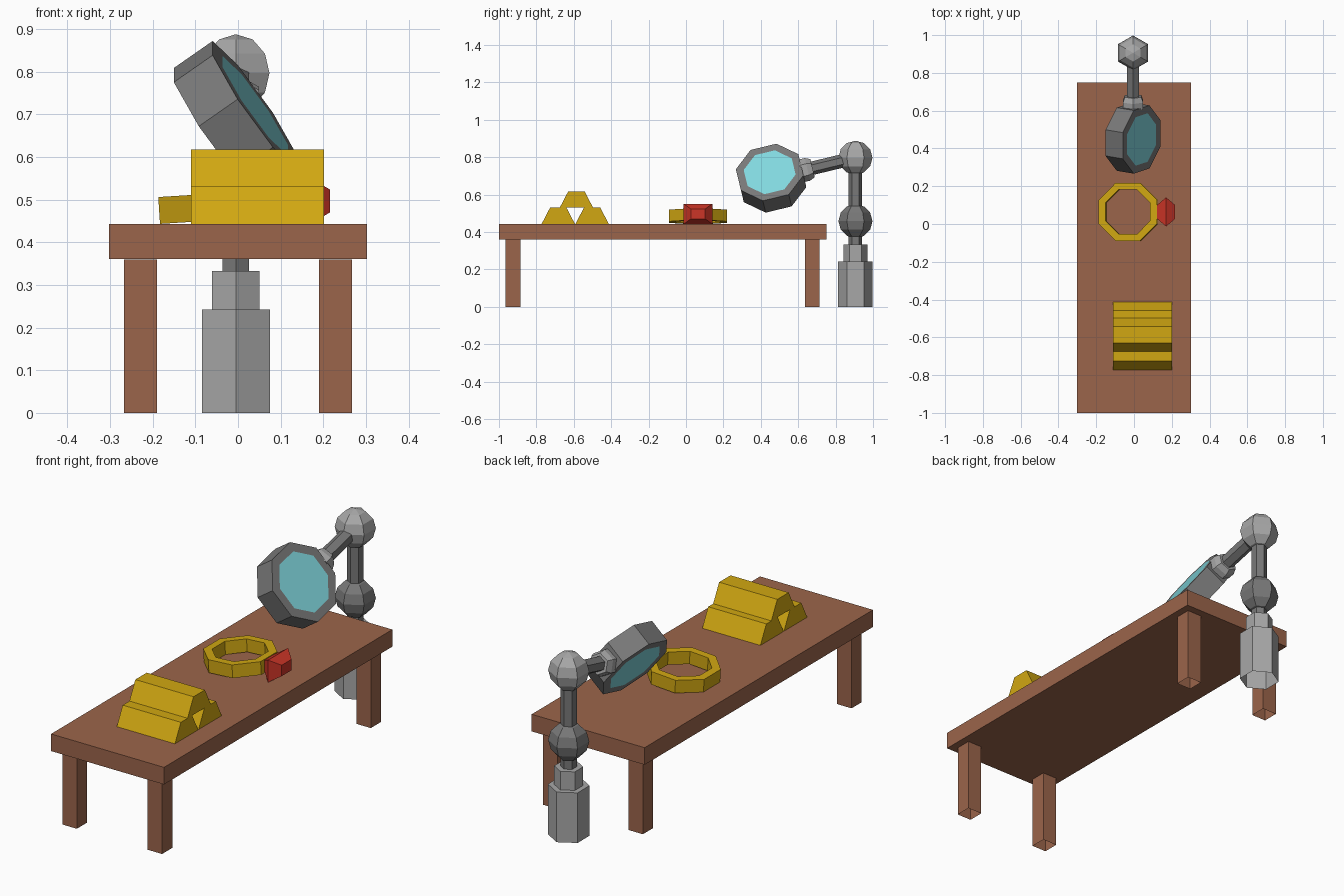
import bpy, bmesh
from math import pi, sin, cos, radians, sqrt
from mathutils import Matrix, Vector

if "Cube" in bpy.data.objects:
    bpy.data.objects.remove(bpy.data.objects["Cube"])


def material(name, rgb):
    m = bpy.data.materials.new(name)
    m.use_nodes = True
    m.diffuse_color = (*rgb, 1)
    m.node_tree.nodes["Principled BSDF"].inputs["Base Color"].default_value = (*rgb, 1)
    return m


WOOD = material("brown wood", (0.33, 0.13, 0.07))
GOLD = material("gold", (0.64, 0.39, 0.006))
RED = material("red gem", (0.60, 0.035, 0.02))
LIGHT = material("light grey metal", (0.39, 0.39, 0.39))
DARK = material("dark grey metal", (0.19, 0.19, 0.19))
GLASS = material("pale blue glass", (0.22, 0.68, 0.73))


def finish(name, bm, mats, matrix=Matrix()):
    bmesh.ops.recalc_face_normals(bm, faces=bm.faces)
    me = bpy.data.meshes.new(name)
    bm.to_mesh(me)
    bm.free()
    for m in mats:
        me.materials.append(m)
    ob = bpy.data.objects.new(name, me)
    ob.matrix_world = matrix
    bpy.context.collection.objects.link(ob)
    return ob


def lathe(name, profile, n, phase, mats, matrix=Matrix(), bottom=True, top=True, loop=False):
    """Turn (radius, height) points into an n-sided solid; caps use the last material."""
    bm = bmesh.new()
    rings = []
    for r, z in profile:
        angles = [phase + 2 * pi * i / n for i in range(n)]
        rings.append([bm.verts.new((r * cos(a), r * sin(a), z)) for a in angles])
    pairs = list(zip(rings, rings[1:]))
    if loop:
        pairs.append((rings[-1], rings[0]))
    for a, b in pairs:
        for i in range(n):
            j = (i + 1) % n
            bm.faces.new((a[i], a[j], b[j], b[i]))
    if not loop:
        for use, ring in ((bottom, rings[0]), (top, rings[-1])):
            if use:
                bm.faces.new(ring).material_index = len(mats) - 1
    bmesh.ops.remove_doubles(bm, verts=bm.verts, dist=1e-4)
    return finish(name, bm, mats, matrix)


def box(name, centre, size, mat, taper=1):
    """Box whose top is narrowed along y by the taper."""
    bm = bmesh.new()
    bmesh.ops.create_cube(bm, size=1)
    for v in bm.verts:
        if v.co.z > 0:
            v.co.y *= taper
        v.co = Vector(a * b for a, b in zip(v.co, size))
    return finish(name, bm, [mat], Matrix.Translation(centre))


# Table with hollow-ended legs
box("table_top", (0, -0.125, 0.402), (0.606, 1.75, 0.083), WOOD)
for side, x in (("right", -0.229), ("left", 0.229)):
    for end, y in (("front", -0.925), ("back", 0.674)):
        lathe(f"{end}_{side}_leg", [(0.055, 0), (0.055, 0.36)], 4, pi / 4, [WOOD],
              Matrix.Translation((x, y, 0)), bottom=False)

# Stack of three gold bars
for name, y, z in (("front_bar", -0.683, 0.487), ("back_bar", -0.502, 0.487),
                   ("upper_bar", -0.586, 0.574)):
    box(name, (0.046, y, z), (0.312, 0.178, 0.087), GOLD, taper=0.49)

# Ring lying on the table, propped up by its gem
lathe("ring_band", [(0.167, 0), (0.167, 0.063), (0.127, 0.063), (0.127, 0)], 8, pi / 8, [GOLD],
      Matrix.Translation((-0.029, 0.064, 0.453)) @ Matrix.Rotation(radians(-3.6), 4, "Y"), loop=True)
q = sqrt(2)
gem_frame = Matrix(((0, 0, 1, 0.117), (1, 0, 0, 0.064), (0, 0.7, 0, 0.497), (0, 0, 0, 1)))
lathe("ring_gem", [(0.032 * q, 0), (0.077 * q, 0.053), (0.038 * q, 0.099)], 4, pi / 4, [RED], gem_frame)

# Magnifier stand: hexagonal base, post and ball joints
stand = Matrix.Translation((-0.005, 0.906, 0))
hexa = pi / 6
lathe("stand_base", [(0.092, 0), (0.092, 0.243), (0.064, 0.243), (0.064, 0.333)], 6, hexa,
      [LIGHT], stand, bottom=False)
lathe("stand_post", [(0.036, 0.33), (0.036, 0.75)], 6, hexa, [DARK], stand)
for name, z, mat in (("lower_joint", 0.458, DARK), ("upper_joint", 0.797, LIGHT)):
    arc = [(0.091 * sin(pi * k / 6), z - 0.091 * cos(pi * k / 6)) for k in range(7)]
    arc = [(max(r, 0.0001), h) for r, h in arc]
    lathe(name, arc, 6, hexa, [mat], stand, bottom=False, top=False)

# Arm reaching from the upper joint to the magnifier head
joint = Vector((-0.005, 0.906, 0.797))
head = Vector((-0.005, 0.455, 0.688))
reach = (joint - head).normalized()
side = Vector((1, 0, 0))


def frame(origin, x, z):
    m = Matrix((x, z.cross(x), z)).transposed().to_4x4()
    m.translation = origin
    return m


arm = frame(head, side, reach)
lathe("arm", [(0.036, 0.2), (0.036, 0.42)], 6, hexa, [DARK], arm)
lathe("arm_collar", [(0.062, 0.165), (0.062, 0.2), (0.05, 0.228)], 6, hexa, [LIGHT], arm)

# Octagonal head with glass on both faces
tilt = radians(35.6)
normal = cos(tilt) * side + sin(tilt) * side.cross(reach)
if normal.z < 0:
    normal = cos(tilt) * side - sin(tilt) * side.cross(reach)
lathe("magnifier_head", [(0.143, -0.056), (0.186, -0.056), (0.186, 0.056), (0.143, 0.056)], 8, pi / 8,
      [DARK, GLASS], frame(head, reach, normal))
